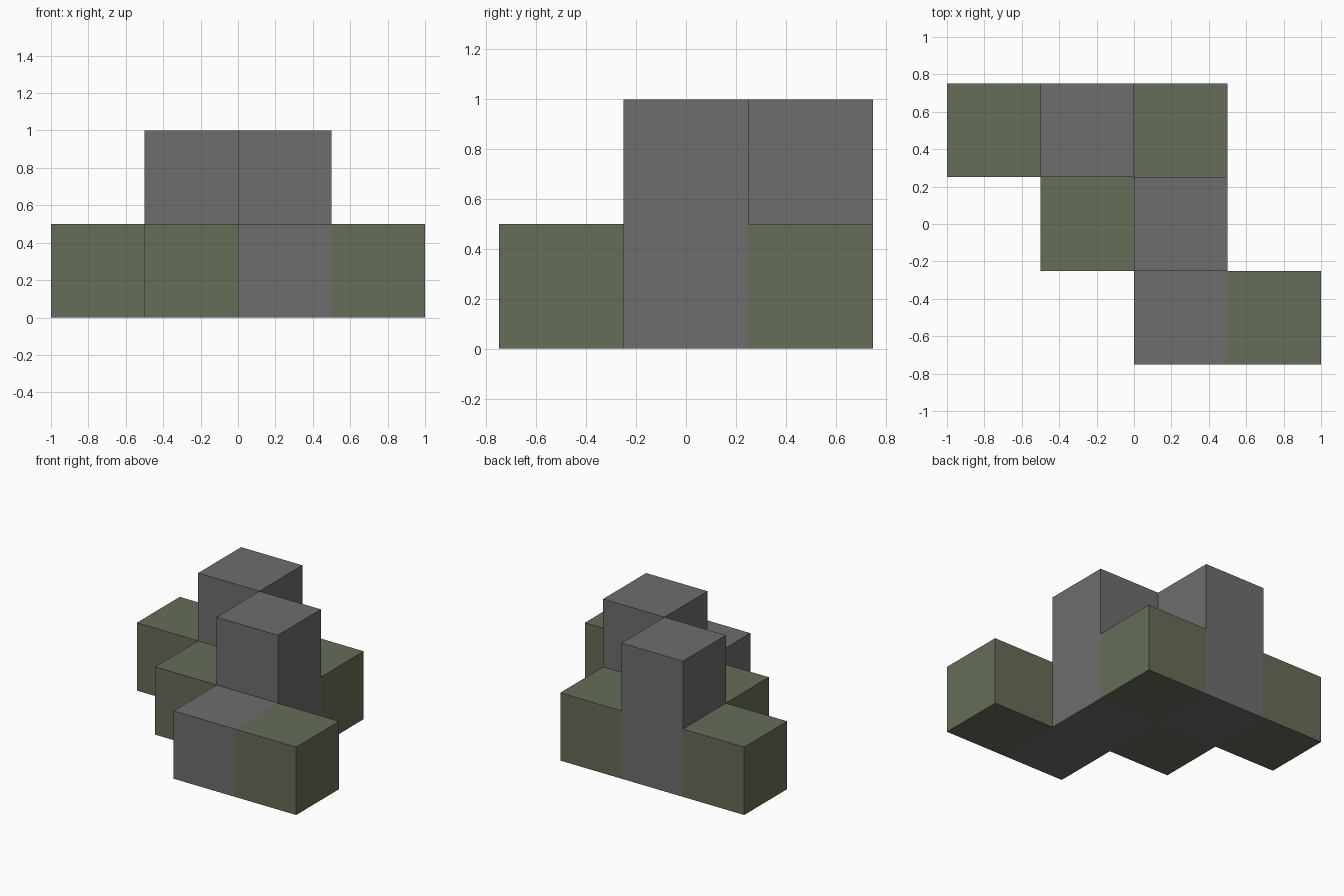
import bpy
import bmesh
from mathutils import Vector

old = bpy.data.objects.get("Cube")
if old:
    bpy.data.objects.remove(old, do_unlink=True)

SIZE = 0.5


def make_material(name, color):
    mat = bpy.data.materials.new(name)
    mat.use_nodes = True
    mat.diffuse_color = color
    mat.node_tree.nodes["Principled BSDF"].inputs["Base Color"].default_value = color
    return mat


grey = make_material("stone grey", (0.155, 0.155, 0.155, 1))
green = make_material("moss green", (0.13, 0.153, 0.095, 1))

# Columns of stacked blocks: name, grid column, grid row, height, colour
columns = [
    ("back_right_block", 0, 2, 1, green),
    ("back_tower", 1, 2, 2, grey),
    ("back_left_block", 2, 2, 1, green),
    ("middle_block", 1, 1, 1, green),
    ("middle_tower", 2, 1, 2, grey),
    ("front_block", 2, 0, 1, grey),
    ("front_left_block", 3, 0, 1, green),
]
filled = {(i, j, k) for _, i, j, h, _ in columns for k in range(h)}


def build_column(name, i, j, height, mat):
    bm = bmesh.new()
    for k in range(height):
        center = Vector(((i - 1.5) * SIZE, (j - 1) * SIZE, (k + 0.5) * SIZE))
        cube = bmesh.ops.create_cube(bm, size=SIZE)
        bmesh.ops.translate(bm, verts=cube["verts"], vec=center)
        # Drop the faces hidden against a neighbouring block
        faces = {f for v in cube["verts"] for f in v.link_faces}
        hidden = []
        for f in faces:
            d = (f.calc_center_median() - center) / (SIZE / 2)
            if (i + round(d.x), j + round(d.y), k + round(d.z)) in filled:
                hidden.append(f)
        bmesh.ops.delete(bm, geom=hidden, context="FACES")
    bmesh.ops.remove_doubles(bm, verts=bm.verts, dist=0.001)
    mesh = bpy.data.meshes.new(name)
    bm.to_mesh(mesh)
    bm.free()
    mesh.materials.append(mat)
    bpy.context.collection.objects.link(bpy.data.objects.new(name, mesh))


for column in columns:
    build_column(*column)
